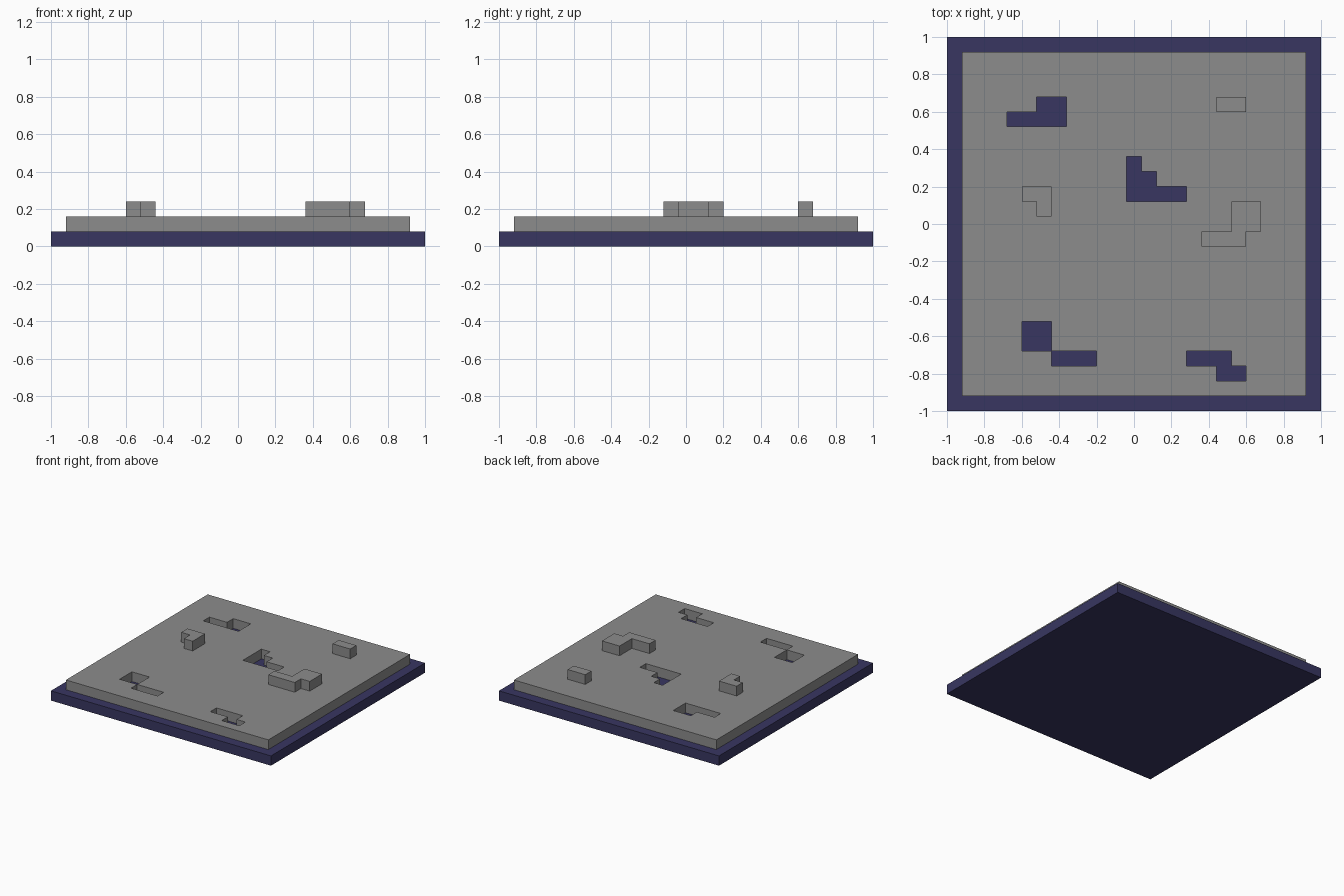
import bpy
import bmesh

if "Cube" in bpy.data.objects:
    bpy.data.objects.remove(bpy.data.objects["Cube"])

CELL = 0.08       # everything sits on a square grid of this size
EDGE = -0.92      # grid origin: left/front edge of the raised slab


def material(name, rgb):
    m = bpy.data.materials.new(name)
    m.diffuse_color = (*rgb, 1.0)
    m.use_nodes = True
    m.node_tree.nodes["Principled BSDF"].inputs["Base Color"].default_value = m.diffuse_color
    return m


def cells(*rects):
    """Grid cells covered by rectangles (x0, y0, x1, y1)."""
    return {(x, y) for x0, y0, x1, y1 in rects
            for x in range(x0, x1) for y in range(y0, y1)}


def layer(name, area, level, mat):
    """Extrude a set of cells one cell high, with walls only on its outline."""
    bm = bmesh.new()

    def quad(*pts):
        bm.faces.new([bm.verts.new((EDGE + x * CELL, EDGE + y * CELL, z * CELL))
                      for x, y, z in pts])

    lo, hi = level, level + 1
    for x, y in area:
        ring = [(x, y), (x + 1, y), (x + 1, y + 1), (x, y + 1)]
        quad(*[(*p, hi) for p in ring])
        quad(*[(*p, lo) for p in reversed(ring)])
        sides = [(0, -1), (1, 0), (0, 1), (-1, 0)]
        for i, (dx, dy) in enumerate(sides):
            if (x + dx, y + dy) not in area:
                a, b = ring[i], ring[(i + 1) % 4]
                quad((*a, lo), (*b, lo), (*b, hi), (*a, hi))
    bmesh.ops.remove_doubles(bm, verts=bm.verts, dist=0.001)
    mesh = bpy.data.meshes.new(name)
    bm.to_mesh(mesh)
    bm.free()
    mesh.materials.append(mat)
    obj = bpy.data.objects.new(name, mesh)
    bpy.context.collection.objects.link(obj)
    return obj


navy = material("navy", (0.040, 0.037, 0.120))
grey = material("grey", (0.265, 0.265, 0.265))

# Base plate, one cell wider than the slab all round
bpy.ops.mesh.primitive_cube_add(size=1, location=(0, 0, CELL / 2))
base = bpy.context.object
base.name = "base_plate"
base.scale = (2, 2, CELL)
base.data.materials.append(navy)

# Stone slab with four stepped pits open down to the base
pits = cells((3, 18, 7, 19), (5, 19, 7, 20),                           # back left
             (11, 13, 12, 16), (12, 13, 13, 15), (13, 13, 15, 14),     # centre
             (4, 3, 6, 5), (6, 2, 9, 3),                               # front left
             (15, 2, 18, 3), (17, 1, 19, 2))                           # front right
layer("stone_slab", cells((0, 0, 23, 23)) - pits, 1, grey)

# Raised blocks on the slab
layer("back_block", cells((17, 19, 19, 20)), 2, grey)
layer("left_block", cells((4, 13, 6, 14), (5, 12, 6, 13)), 2, grey)
layer("right_block", cells((18, 11, 20, 13), (16, 10, 19, 11)), 2, grey)
